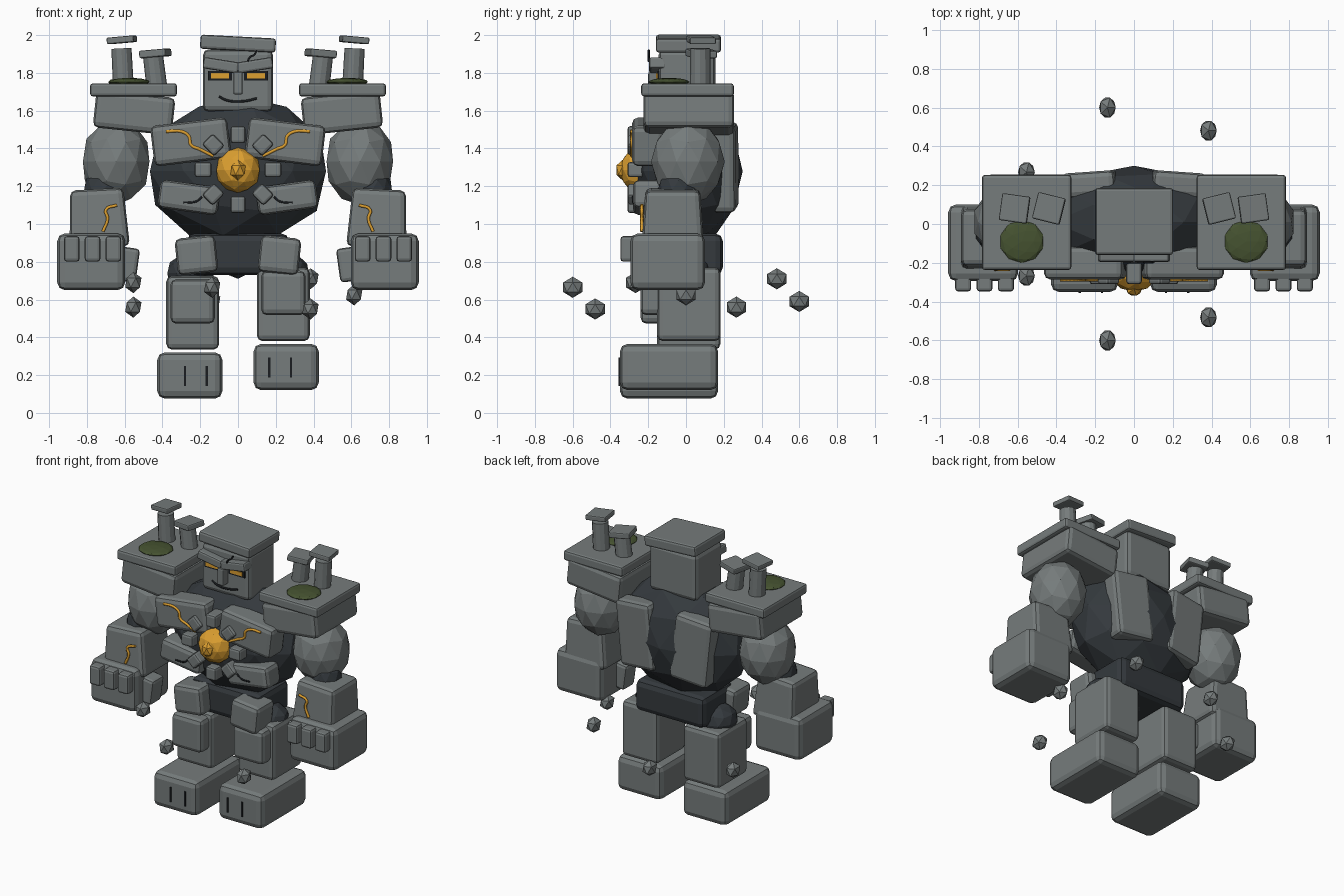
import bpy, bmesh, math
from mathutils import Matrix, Euler

old = bpy.data.objects.get("Cube")
if old:
    bpy.data.objects.remove(old, do_unlink=True)


def material(name, rgb):
    m = bpy.data.materials.new(name)
    m.use_nodes = True
    m.diffuse_color = (*rgb, 1)
    m.node_tree.nodes["Principled BSDF"].inputs["Base Color"].default_value = (*rgb, 1)
    return m


STONE = material("grey stone", (0.18, 0.2, 0.2))
CORE = material("dark core stone", (0.035, 0.042, 0.048))
GOLD = material("glowing gold", (0.72, 0.35, 0.03))
MOSS = material("green moss", (0.06, 0.085, 0.03))
CRACK = material("black crack", (0.01, 0.012, 0.014))


def finish(name, bm, loc, rot, mat):
    me = bpy.data.meshes.new(name)
    bm.to_mesh(me)
    bm.free()
    me.materials.append(mat)
    ob = bpy.data.objects.new(name, me)
    ob.location = loc
    ob.rotation_euler = [math.radians(a) for a in rot]
    bpy.context.collection.objects.link(ob)
    return ob


def block(name, loc, size, rot=(0, 0, 0), mat=STONE, bevel=0.03, taper=1.0):
    """Bevelled box; taper scales the top face."""
    bm = bmesh.new()
    bmesh.ops.create_cube(bm, size=1, matrix=Matrix.Diagonal((*size, 1)))
    for v in bm.verts:
        if v.co.z > 0:
            v.co.x *= taper
            v.co.y *= taper
    if bevel:
        bmesh.ops.bevel(bm, geom=bm.edges[:], offset=bevel, segments=2,
                        profile=0.5, affect='EDGES')
    return finish(name, bm, loc, rot, mat)


def rock(name, loc, radii, mat=STONE, detail=2, rot=(0, 0, 0)):
    bm = bmesh.new()
    bmesh.ops.create_icosphere(bm, subdivisions=detail, radius=1,
                               matrix=Matrix.Diagonal((*radii, 1)))
    return finish(name, bm, loc, rot, mat)


def pillar(name, loc, radius, height, rot):
    bm = bmesh.new()
    bmesh.ops.create_cone(bm, cap_ends=True, segments=12, radius1=radius,
                          radius2=radius * 0.97, depth=height)
    return finish(name, bm, loc, rot, STONE)


def line(name, points, y, width, mat, s=1):
    """Thin tube through (x, z) points at depth y."""
    cu = bpy.data.curves.new(name, 'CURVE')
    cu.dimensions = '3D'
    cu.bevel_depth = width
    cu.bevel_resolution = 1
    cu.resolution_u = 4
    cu.use_fill_caps = True
    sp = cu.splines.new('BEZIER')
    sp.bezier_points.add(len(points) - 1)
    for p, (x, z) in zip(sp.bezier_points, points):
        p.co = (s * x, y, z)
        p.handle_left_type = p.handle_right_type = 'AUTO'
    cu.materials.append(mat)
    ob = bpy.data.objects.new(name, cu)
    bpy.context.collection.objects.link(ob)


# Torso core and pelvis
rock("torso_core", (0, 0.01, 1.28), (0.49, 0.29, 0.4), CORE)
block("pelvis", (0, 0.02, 0.84), (0.54, 0.35, 0.22), mat=CORE, bevel=0.04)
rock("pelvis_core", (0, 0, 0.84), (0.2, 0.15, 0.13), CORE, 1)

# Head
block("head", (0, 0.005, 1.76), (0.37, 0.3, 0.33))
block("head_cap", (0, 0.013, 1.955), (0.4, 0.345, 0.075), (0, 3, 0), bevel=0.015)
block("nose", (0, -0.165, 1.745), (0.05, 0.07, 0.12), bevel=0.01)
line("mouth", [(-0.1, 1.675), (-0.06, 1.655), (0.03, 1.65), (0.1, 1.665)],
     -0.147, 0.007, CRACK)
line("brow_crack", [(0.1, 1.92), (0.085, 1.895), (0.065, 1.885), (0.05, 1.86)],
     -0.197, 0.006, CRACK)

# Chest gem with a ring of stones
rock("chest_gem", (0, -0.25, 1.285), (0.12, 0.1, 0.12), GOLD)
rock("gem_heart", (0, -0.335, 1.285), (0.045, 0.04, 0.055), GOLD, 1)
for i in range(8):
    a = i * math.tau / 8
    block("gem_ring_stone", (0.185 * math.sin(a), -0.25, 1.288 + 0.185 * math.cos(a)),
          (0.08, 0.12, 0.09), (0, math.degrees(a), 0), bevel=0.015)

# Paired parts
for s, side in ((1, "left"), (-1, "right")):
    def n(part):
        return side + "_" + part

    def pair(part, loc, size, rot=(0, 0, 0), **kw):
        return block(n(part), (s * loc[0], loc[1], loc[2]), size,
                     (rot[0], s * rot[1], s * rot[2]), **kw)

    # Face
    pair("brow", (0.09, -0.15, 1.84), (0.19, 0.09, 0.06), (0, -9, 0), bevel=0.012)
    pair("eye_socket", (0.095, -0.147, 1.785), (0.125, 0.008, 0.05), mat=CRACK, bevel=0)
    pair("eye", (0.095, -0.153, 1.785), (0.095, 0.009, 0.027), mat=GOLD, bevel=0)

    # Chest, ribs and back plates
    pair("chest_plate", (0.25, -0.2, 1.435), (0.41, 0.17, 0.215), (0, 7, 0))
    pair("rib_plate", (0.26, -0.2, 1.14), (0.32, 0.16, 0.15), (0, -8, 0))
    pair("back_plate", (0.215, 0.205, 1.3), (0.28, 0.13, 0.46), (0, 6, -4))
    line(n("chest_vein"), [(0.38, 1.49), (0.3, 1.49), (0.26, 1.465), (0.25, 1.42),
                           (0.2, 1.395), (0.13, 1.36)], -0.287, 0.009, GOLD, s)
    line(n("rib_crack"), [(0.19, 1.145), (0.22, 1.12), (0.29, 1.115)],
         -0.281, 0.006, CRACK, s)

    # Shoulders with chimneys and moss
    pair("shoulder_block", (0.55, 0.015, 1.59), (0.42, 0.48, 0.2), (0, -6, 0))
    pair("shoulder_cap", (0.553, 0.008, 1.71), (0.46, 0.49, 0.07), bevel=0.015)
    pillar(n("outer_chimney"), (s * 0.612, 0.075, 1.83), 0.055, 0.2, (0, s * 3, 0))
    pair("outer_chimney_cap", (0.615, 0.08, 1.975), (0.145, 0.14, 0.035), (0, 5, 8), bevel=0.008)
    pillar(n("inner_chimney"), (s * 0.44, 0.075, 1.81), 0.055, 0.16, (0, s * 7, 0))
    pair("inner_chimney_cap", (0.438, 0.08, 1.903), (0.145, 0.14, 0.04), (0, 5, 14), bevel=0.008)
    rock(n("moss"), (s * 0.578, -0.09, 1.752), (0.115, 0.11, 0.022), MOSS)

    # Arms
    rock(n("upper_arm"), (s * 0.645, 0.01, 1.33), (0.185, 0.195, 0.23))
    rock(n("elbow"), (s * 0.71, -0.04, 1.18), (0.11, 0.11, 0.11), CORE)
    pair("forearm", (0.74, -0.07, 1.03), (0.32, 0.33, 0.31), (0, 3, 0), taper=0.88)
    pair("fist", (0.777, -0.097, 0.8), (0.36, 0.395, 0.3), bevel=0.04)
    pair("thumb", (0.58, -0.14, 0.785), (0.1, 0.13, 0.18), (0, -8, 0), bevel=0.02)
    for i in range(3):
        pair("finger", (0.66 + 0.11 * i, -0.305, 0.868), (0.083, 0.085, 0.135), bevel=0.016)
    line(n("arm_vein"), [(0.64, 1.1), (0.7, 1.075), (0.69, 1.03), (0.715, 0.96)],
         -0.234, 0.009, GOLD, s)

    # Legs, the left one slightly raised
    lift = 0.045 if s > 0 else 0
    rock(n("hip_joint"), (s * 0.25, 0.0, 0.74), (0.13, 0.13, 0.11), CORE)
    pair("hip_plate", (0.22, -0.16, 0.835), (0.215, 0.2, 0.195), (0, 6, 0))
    pair("leg", (0.24, 0.015, 0.53 + lift), (0.28, 0.335, 0.39))
    pair("knee_pad", (0.24, -0.17, 0.59 + lift), (0.235, 0.14, 0.235))
    pair("foot", (0.255, -0.09, 0.198 + lift), (0.345, 0.52, 0.245), bevel=0.04)
    for x in (0.165, 0.28):
        pair("toe_groove", (x, -0.352, 0.195 + lift), (0.012, 0.009, 0.105), mat=CRACK, bevel=0)

# Floating pebbles in a ring around the legs
for i, z in enumerate((0.625, 0.71, 0.59, 0.56, 0.69, 0.665, 0.55)):
    a = i * math.tau / 7
    rock("floating_pebble", (0.615 * math.cos(a), 0.615 * math.sin(a), z),
         (0.048, 0.06, 0.056), detail=1)
